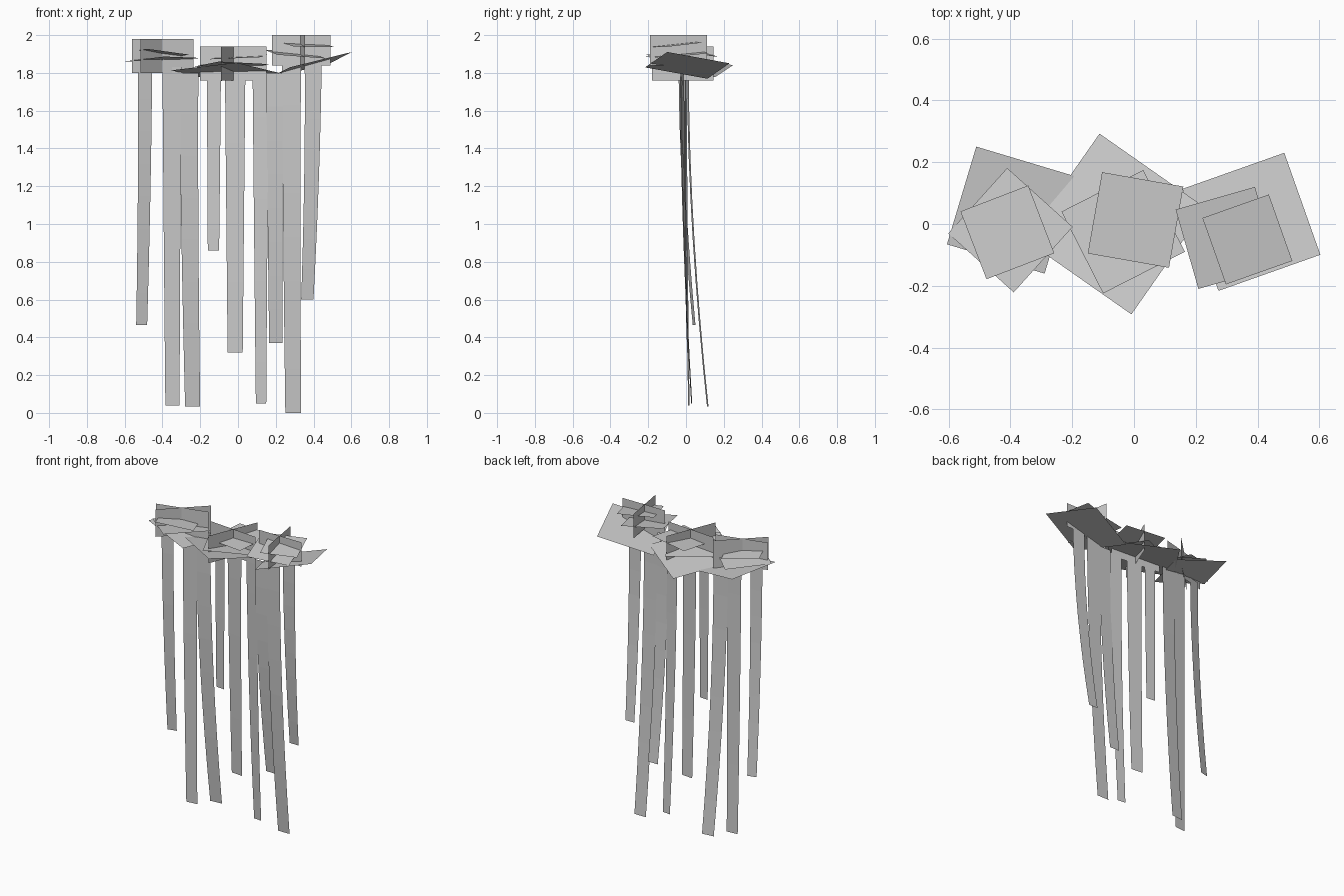
import bpy
from math import cos, sin, radians

cube = bpy.data.objects.get("Cube")
if cube:
    bpy.data.objects.remove(cube, do_unlink=True)

grey = bpy.data.materials.new("light_grey")
grey.use_nodes = True
COLOR = (0.6, 0.6, 0.6, 1)
grey.diffuse_color = COLOR
grey.node_tree.nodes["Principled BSDF"].inputs["Base Color"].default_value = COLOR


def make(name, verts, faces):
    mesh = bpy.data.meshes.new(name)
    mesh.from_pydata(verts, [], faces)
    mesh.materials.append(grey)
    obj = bpy.data.objects.new(name, mesh)
    bpy.context.collection.objects.link(obj)
    return obj


def leaf_card(name, x, y, z, size, yaw, slope_x, slope_y):
    """Square leaf card, turned by yaw and tilted by two slopes."""
    a, h = radians(yaw), size / 2
    verts = []
    for u, v in ((-h, -h), (h, -h), (h, h), (-h, h)):
        dx, dy = u * cos(a) - v * sin(a), u * sin(a) + v * cos(a)
        verts.append((x + dx, y + dy, z + slope_x * dx + slope_y * dy))
    make(name, verts, [(0, 1, 2, 3)])


def upright_card(name, start, end, low, high):
    """Upright rectangle between two ground points."""
    make(name, [(*start, low), (*end, low), (*end, high), (*start, high)], [(0, 1, 2, 3)])


def vine(name, top, bottom, top_width, bottom_width, twist, steps=8):
    """Hanging ribbon that swings backwards as it falls."""
    verts = []
    for i in range(steps + 1):
        t = i / steps
        bend = t ** 1.8
        x = top[0] + (bottom[0] - top[0]) * bend
        y = top[1] + (bottom[1] - top[1]) * bend
        z = top[2] + (bottom[2] - top[2]) * t
        w = (top_width + (bottom_width - top_width) * t) / 2
        verts += [(x - w, y - w * twist, z), (x + w, y + w * twist, z)]
    faces = [(2 * i + 2, 2 * i + 3, 2 * i + 1, 2 * i) for i in range(steps)]
    make(name, verts, faces)


# Leaf cards: lower, middle and upper layer of each cluster
layers = {
    "right": [(-0.40, 0.045, 1.82, 0.33, -16.7, -0.2, 0),
              (-0.40, -0.02, 1.87, 0.285, 48, 0.05, -0.08),
              (-0.41, -0.027, 1.905, 0.235, 21, -0.1, -0.1)],
    "middle": [(-0.06, 0, 1.805, 0.42, -35, 0, -0.17),
               (-0.035, -0.025, 1.84, 0.297, 27, 0, -0.1),
               (0.005, 0.013, 1.885, 0.267, -10, 0.05, 0.05)],
    "left": [(0.38, 0.007, 1.84, 0.35, 19.5, 0.277, -0.084),
             (0.30, -0.045, 1.9, 0.267, 16, -0.1, 0.08),
             (0.367, -0.05, 1.95, 0.228, 19.5, -0.05, 0.1)],
}
for side, cards in layers.items():
    for layer, values in zip(("lower", "middle", "upper"), cards):
        leaf_card(f"{side}_{layer}_leaf_card", *values)

# Crossed upright cards through each cluster
uprights = {
    "right": ((-0.56, -0.055), (-0.235, 0.03), (-0.515, -0.125), (-0.275, 0.11), 1.80, 1.98),
    "middle": ((-0.20, 0), (0.15, -0.03), (-0.09, -0.18), (0.04, 0.145), 1.76, 1.94),
    "left": ((0.18, -0.04), (0.49, -0.04), (0.305, 0.11), (0.355, -0.19), 1.84, 2.0),
}
for side, (a, b, c, d, low, high) in uprights.items():
    upright_card(f"{side}_long_upright_card", a, b, low, high)
    upright_card(f"{side}_cross_upright_card", c, d, low, high)

# Hanging vines: top, bottom, widths, twist
vines = [
    ((-0.492, -0.03, 1.83), (-0.51, 0.043, 0.465), 0.075, 0.058, 0.25),
    ((-0.35, 0, 1.83), (-0.347, 0.015, 0.04), 0.1, 0.075, 0.1),
    ((-0.26, 0.01, 1.8), (-0.24, 0.115, 0.035), 0.1, 0.08, 0.1),
    ((-0.128, -0.005, 1.8), (-0.13, 0, 0.86), 0.075, 0.06, -0.1),
    ((-0.015, -0.015, 1.8), (-0.015, 0.01, 0.32), 0.108, 0.08, -0.1),
    ((0.12, -0.027, 1.78), (0.122, 0.03, 0.05), 0.085, 0.055, -0.1),
    ((0.195, -0.04, 1.8), (0.2, 0.058, 0.37), 0.09, 0.07, 0),
    ((0.283, -0.04, 1.86), (0.292, 0.06, 0), 0.1, 0.083, 0),
    ((0.398, -0.04, 1.87), (0.367, 0.06, 0.6), 0.09, 0.065, 0),
]
for number, values in enumerate(vines, 1):
    vine(f"hanging_vine_{number}", *values)
